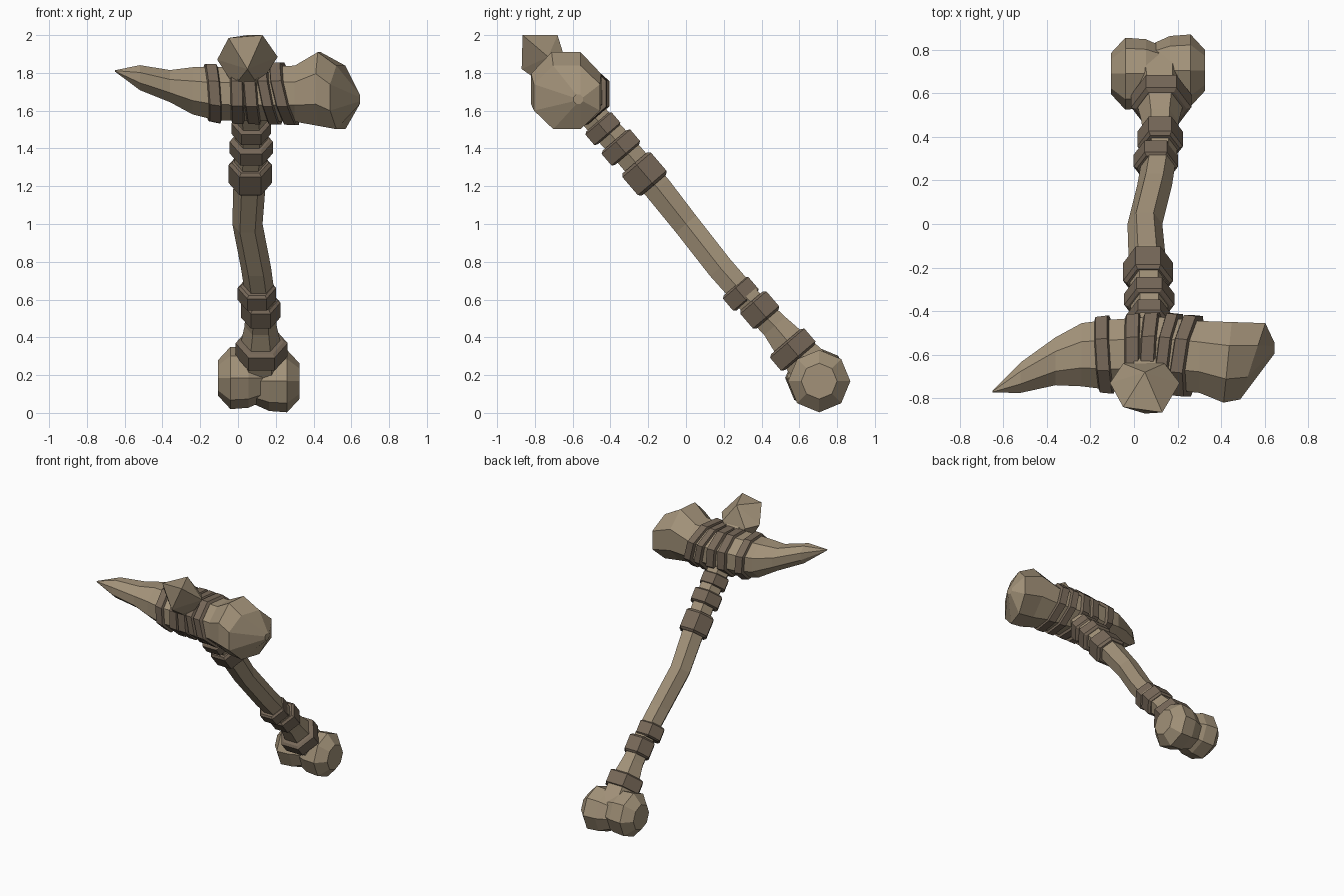
import bpy, bmesh, math
from mathutils import Vector

if "Cube" in bpy.data.objects:
    bpy.data.objects.remove(bpy.data.objects["Cube"])


def material(name, rgb):
    m = bpy.data.materials.new(name)
    m.diffuse_color = (*rgb, 1)
    m.use_nodes = True
    m.node_tree.nodes["Principled BSDF"].inputs["Base Color"].default_value = m.diffuse_color
    return m


BONE = material("bone", (0.36, 0.285, 0.19))
WRAP = material("leather wrap", (0.185, 0.14, 0.10))
X = Vector((1, 0, 0))
Y = Vector((0, 1, 0))
Z = Vector((0, 0, 1))
AXIS = Vector((0, -0.65, 0.76))      # handle direction, bottom to top
PERP = Vector((0, 0.76, 0.65))


def finish(bm, name, mat):
    bmesh.ops.recalc_face_normals(bm, faces=bm.faces)
    me = bpy.data.meshes.new(name)
    bm.to_mesh(me)
    bm.free()
    me.materials.append(mat)
    ob = bpy.data.objects.new(name, me)
    bpy.context.collection.objects.link(ob)
    return ob


def ring(c, u, v, ru, rv, n, phase=0.0, shear=(0, 0)):
    """Polygon of n points; shear slides points along x by their y and z offset."""
    pts = []
    for i in range(n):
        a = 2 * math.pi * i / n + phase
        off = u * (ru * math.cos(a)) + v * (rv * math.sin(a))
        pts.append(Vector(c) + off + X * (shear[0] * off.y + shear[1] * off.z))
    return pts


def loft(name, rings, mat):
    bm = bmesh.new()
    vs = [[bm.verts.new(p) for p in r] for r in rings]
    n = len(vs[0])
    for a, b in zip(vs, vs[1:]):
        for i in range(n):
            j = (i + 1) % n
            bm.faces.new((a[i], a[j], b[j], b[i]))
    bm.faces.new(vs[0])
    bm.faces.new(vs[-1])
    return finish(bm, name, mat)


# Handle bone: x, y, z, radius
handle = [(.11, .70, .20, .13), (.12, .58, .33, .115), (.12, .47, .46, .085),
          (.12, .33, .60, .078), (.095, .18, .77, .08), (.05, .0, 1.0, .08),
          (.06, -.15, 1.19, .085), (.07, -.33, 1.40, .085), (.07, -.47, 1.55, .085),
          (.05, -.62, 1.72, .10), (.05, -.72, 1.82, .10)]
loft("handle_bone", [ring((x, y, z), X, PERP, r, r, 6) for x, y, z, r in handle], BONE)

# Pair of round joint knobs at the bottom end
for side, name, zc, yc in ((1, "right", .168, .705), (-1, "left", .185, .69)):
    prof = [(-.03, .12), (.055, .158), (.15, .165), (.215, .095)]
    loft(f"{name}_bottom_knob",
         [ring((.11 + side * dx, yc, zc), Y, Z, r, r, 8) for dx, r in prof], BONE)

# Faceted knob at the top end
bm = bmesh.new()
for p in [(-.05, -.84, 1.985), (.13, -.865, 2.0), (.05, -.68, 2.0), (-.11, -.73, 1.87),
          (.21, -.73, 1.885), (.05, -.87, 1.82), (-.05, -.64, 1.86), (.14, -.64, 1.87),
          (-.02, -.74, 1.73), (.11, -.74, 1.73), (.05, -.62, 1.76)]:
    bm.verts.new(p)
bmesh.ops.convex_hull(bm, input=bm.verts)
finish(bm, "top_knob", BONE)

# Head: x, y centre, z centre, y radius, z radius, shear by y
head = [(-.65, -.77, 1.81, .004, .004, 0), (-.52, -.705, 1.775, .07, .066, 0),
        (-.36, -.63, 1.73, .11, .085, 0), (-.24, -.60, 1.705, .145, .125, 0),
        (-.12, -.60, 1.69, .16, .14, 0), (.10, -.59, 1.69, .165, .145, 0),
        (.30, -.61, 1.69, .165, .148, 0), (.43, -.635, 1.715, .185, .195, .1),
        (.545, -.63, 1.67, .175, .168, .33), (.645, -.57, 1.66, .025, .025, 0)]
K = 1 / math.cos(math.pi / 8)


def head_ring(s, grow=1.0, shear=None):
    x, y, z, ry, rz, sh = s
    return ring((x, y, z), Y, Z, ry * K * grow, rz * K * grow, 8, math.pi / 8,
                shear or (sh, 0))


def section(x):
    """Head cross-section interpolated at x."""
    for a, b in zip(head, head[1:]):
        if a[0] <= x <= b[0]:
            t = (x - a[0]) / (b[0] - a[0])
            return [p + (q - p) * t for p, q in zip(a, b)]


loft("spiked_hammer_head", [head_ring(s) for s in head], BONE)

# Straps round the head: x, half width, shear by y and z
for i, (x, w, sy, sz) in enumerate([(-.135, .034, -.06, -.07), (-.005, .035, 0, -.03),
                                    (.075, .036, .05, -.08), (.165, .03, .12, -.2),
                                    (.245, .034, .15, -.24)]):
    steps = [(-w, 1.0), (-w * .8, 1.12), (w * .8, 1.12), (w, 1.0)]
    loft(f"head_strap_{i + 1}",
         [head_ring(section(x + dx), g, (sy, sz)) for dx, g in steps], WRAP)

# Straps round the handle: x, y, z, half length, radius
for i, (x, y, z, h, r) in enumerate([(.065, -.22, 1.265, .078, .115),
                                     (.07, -.345, 1.405, .05, .115),
                                     (.07, -.44, 1.505, .045, .105),
                                     (.10, .29, .63, .052, .102),
                                     (.12, .39, .545, .064, .105),
                                     (.125, .565, .335, .056, .138)]):
    steps = [(-h, .85), (-h * .8, 1), (h * .8, 1), (h, .85)]
    loft(f"handle_strap_{i + 1}",
         [ring(Vector((x, y, z)) + AXIS * t, X, PERP, r * g, r * g, 6)
          for t, g in steps], WRAP)
